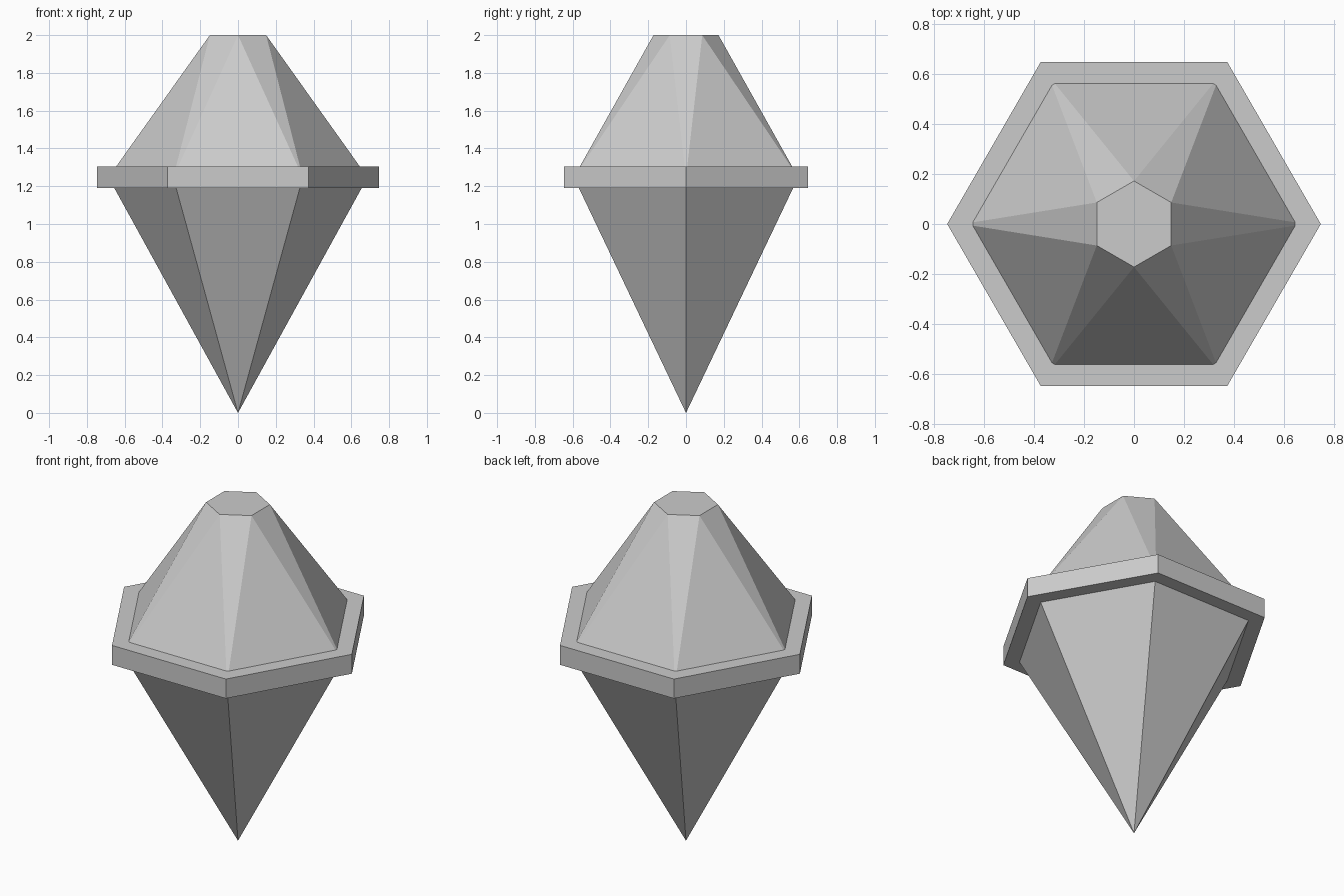
import bpy
import math

if "Cube" in bpy.data.objects:
    bpy.data.objects.remove(bpy.data.objects["Cube"])

MID = 1.247          # height of the widest section, hidden inside the collar
WIDE = 0.686         # corner radius of the widest section

grey = bpy.data.materials.new("light grey")
grey.diffuse_color = (0.6, 0.6, 0.6, 1)
grey.use_nodes = True
grey.node_tree.nodes["Principled BSDF"].inputs["Base Color"].default_value = grey.diffuse_color


def hexagon(radius, z, turn=0.0):
    """Six corner points; turn is in degrees."""
    return [(radius * math.cos(math.radians(60 * i + turn)),
             radius * math.sin(math.radians(60 * i + turn)), z) for i in range(6)]


def add_part(name, verts, faces):
    mesh = bpy.data.meshes.new(name)
    mesh.from_pydata(verts, [], faces)
    mesh.materials.append(grey)
    obj = bpy.data.objects.new(name, mesh)
    bpy.context.collection.objects.link(obj)
    return obj


ring = range(6)
bottom_cap = tuple(reversed(ring))
top_cap = tuple(range(6, 12))

# Lower point: six-sided pyramid standing on its tip
add_part("lower_point", hexagon(WIDE, MID) + [(0, 0, 0)],
         [tuple(ring)] + [((i + 1) % 6, i, 6) for i in ring])

# Collar: hexagonal band around the widest section
add_part("collar", hexagon(0.747, 1.19) + hexagon(0.747, 1.305),
         [bottom_cap, top_cap]
         + [(i, (i + 1) % 6, 6 + (i + 1) % 6, 6 + i) for i in ring])

# Upper crown: twisted taper to a small hexagon turned by 30 degrees
add_part("upper_crown", hexagon(WIDE, MID) + hexagon(0.172, 2.0, 30),
         [bottom_cap, top_cap]
         + [(i, (i + 1) % 6, 6 + i) for i in ring]
         + [((i + 1) % 6, 6 + (i + 1) % 6, 6 + i) for i in ring])
